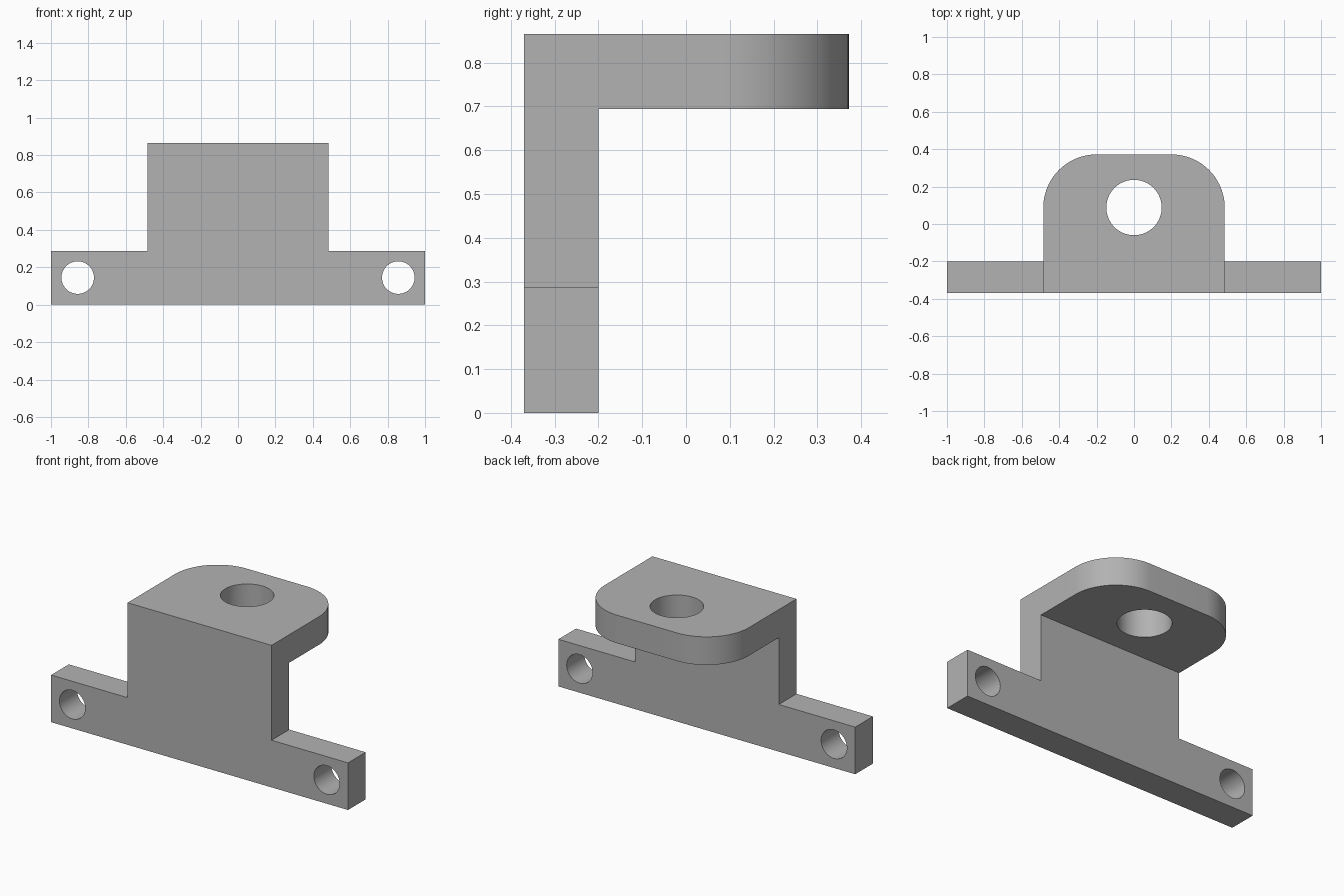
import bpy, bmesh
from math import sin, cos, pi
from mathutils import Vector

cube = bpy.data.objects.get("Cube")
if cube:
    bpy.data.objects.remove(cube, do_unlink=True)

HALF_W, FRONT, BACK, TOP = 0.485, -0.37, 0.372, 0.865
INNER, UNDER, EAR_TOP = -0.2, 0.694, 0.287
CORNER = 0.285

grey = bpy.data.materials.new("plain grey")
grey.use_nodes = True
colour = (0.448, 0.448, 0.448, 1)
grey.diffuse_color = colour
grey.node_tree.nodes["Principled BSDF"].inputs["Base Color"].default_value = colour


def prism(name, points, sweep, helper=False):
    """Extrude a closed outline of 3D points along a vector."""
    bm = bmesh.new()
    face = bm.faces.new([bm.verts.new(p) for p in points])
    new = bmesh.ops.extrude_face_region(bm, geom=[face])["geom"]
    verts = [v for v in new if isinstance(v, bmesh.types.BMVert)]
    bmesh.ops.translate(bm, verts=verts, vec=Vector(sweep))
    bmesh.ops.recalc_face_normals(bm, faces=bm.faces)
    mesh = bpy.data.meshes.new(name)
    bm.to_mesh(mesh)
    bm.free()
    mesh.materials.append(grey)
    obj = bpy.data.objects.new(name, mesh)
    bpy.context.collection.objects.link(obj)
    obj.hide_render = helper
    return obj


def arc(cx, cy, radius, start, end, steps):
    angles = [start + (end - start) * i / steps for i in range(steps + 1)]
    return [(cx + radius * cos(a), cy + radius * sin(a)) for a in angles]


# Upright plate with two low mounting ears
right = [(1, 0), (1, EAR_TOP), (HALF_W, EAR_TOP), (HALF_W, TOP)]
outline = right + [(-x, z) for x, z in reversed(right)]
bracket = prism("bracket", [(x, FRONT, z) for x, z in outline], (0, INNER - FRONT, 0))

# Shelf with rounded back corners
cx, cy = HALF_W - CORNER, BACK - CORNER
outline = [(-HALF_W, FRONT), (HALF_W, FRONT)]
outline += arc(cx, cy, CORNER, 0, pi / 2, 24) + arc(-cx, cy, CORNER, pi / 2, pi, 24)
shelf = prism("shelf", [(x, y, UNDER) for x, y in outline], (0, 0, TOP - UNDER), True)

# Cutters for the shelf bore and the ear holes
bore = arc(0, 0.088, 0.148, 0, 2 * pi, 64)[:-1]
cutters = [prism("shelf_bore_cutter", [(x, y, 0.6) for x, y in bore], (0, 0, 0.4), True)]
for side, x0 in (("left", 0.857), ("right", -0.857)):
    hole = arc(x0, 0.145, 0.087, 0, 2 * pi, 64)[:-1]
    cutters.append(prism(side + "_ear_hole_cutter",
                         [(x, -0.5, z) for x, z in hole], (0, 0.5, 0), True))

# Join the shelf, cut the holes and remove flat seams
for tool, operation in [(shelf, "UNION")] + [(c, "DIFFERENCE") for c in cutters]:
    mod = bracket.modifiers.new(tool.name, "BOOLEAN")
    mod.operation, mod.solver, mod.object = operation, "EXACT", tool
tidy = bracket.modifiers.new("merge flat faces", "DECIMATE")
tidy.decimate_type, tidy.angle_limit = "DISSOLVE", 0.01

bpy.context.view_layer.update()
graph = bpy.context.evaluated_depsgraph_get()
solid = bpy.data.meshes.new_from_object(bracket.evaluated_get(graph))
bracket.modifiers.clear()
bracket.data = solid
for tool in [shelf] + cutters:
    bpy.data.objects.remove(tool, do_unlink=True)

# Smooth curved walls, crisp edges
bpy.ops.object.select_all(action="DESELECT")
bracket.select_set(True)
bpy.context.view_layer.objects.active = bracket
bpy.ops.object.shade_smooth_by_angle(angle=pi / 6)
